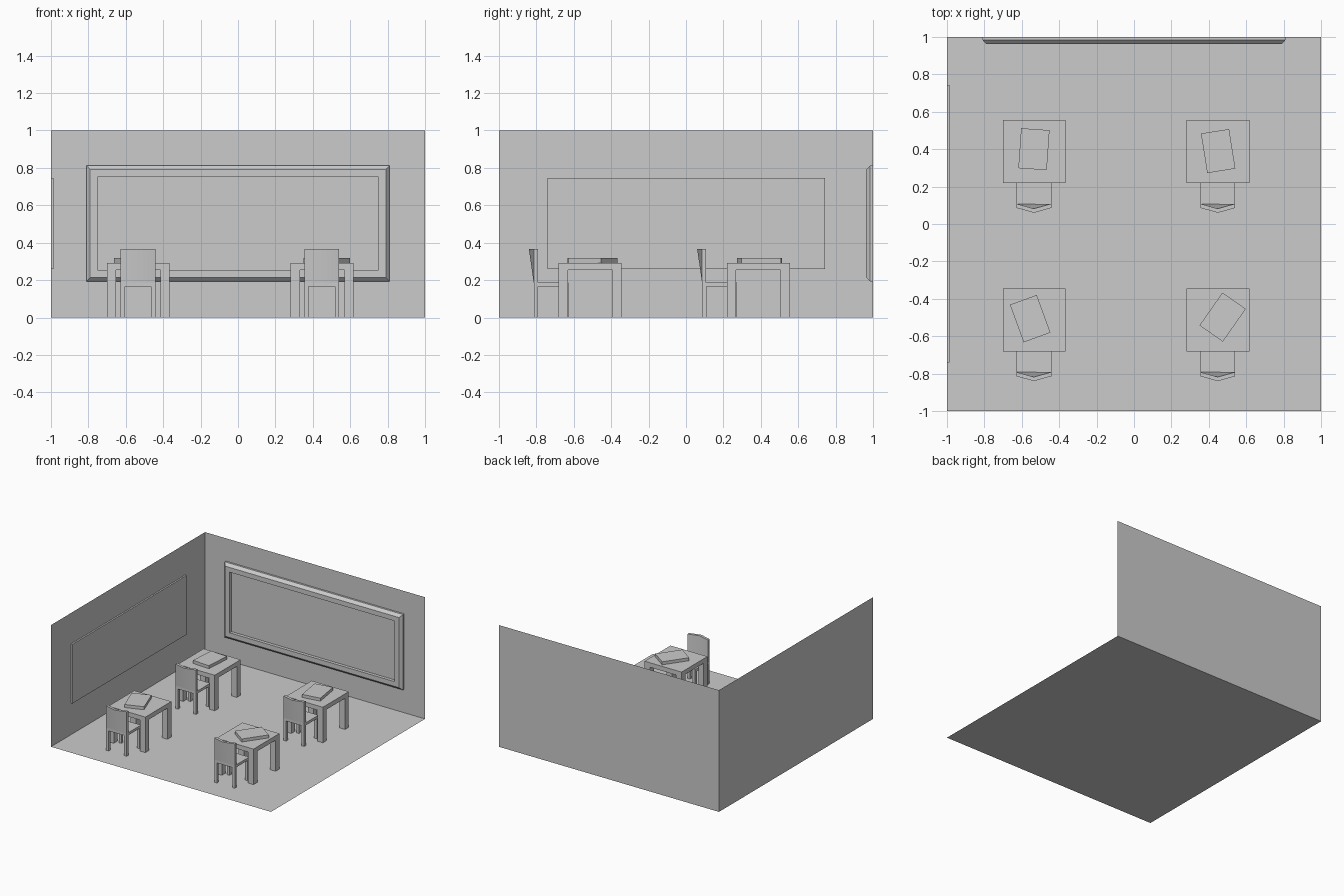
import bpy, bmesh, math
from mathutils import Matrix

if "Cube" in bpy.data.objects:
    bpy.data.objects.remove(bpy.data.objects["Cube"])


def finish(bm, name, matrix=Matrix()):
    bmesh.ops.recalc_face_normals(bm, faces=bm.faces[:])
    me = bpy.data.meshes.new(name)
    bm.to_mesh(me)
    bm.free()
    ob = bpy.data.objects.new(name, me)
    ob.matrix_world = matrix
    bpy.context.collection.objects.link(ob)
    return ob


def cube(lo, hi):
    bm = bmesh.new()
    bmesh.ops.create_cube(bm, size=1)
    for v in bm.verts:
        v.co = [(a + b) / 2 + c * (b - a) for a, b, c in zip(lo, hi, v.co)]
    return bm


def box(name, lo, hi, matrix=Matrix()):
    return finish(cube(lo, hi), name, matrix)


def plane(name, corners):
    bm = bmesh.new()
    bm.faces.new([bm.verts.new(c) for c in corners])
    return finish(bm, name)


def stepped_panel(name, steps, matrix):
    # rectangular rings (half width, half height, y) bridged, last one capped
    bm = bmesh.new()
    rings = [[bm.verts.new((sx * w, y, sz * h))
              for sx, sz in ((-1, -1), (1, -1), (1, 1), (-1, 1))]
             for w, h, y in steps]
    for a, b in zip(rings, rings[1:]):
        for i in range(4):
            j = (i + 1) % 4
            bm.faces.new((a[i], a[j], b[j], b[i]))
    bm.faces.new(rings[-1])
    bm.faces.new(rings[0][::-1])
    return finish(bm, name, matrix)


def table(x, y):
    m = Matrix.Translation((x, y, 0))
    r, t = 0.168, 0.049
    box("table_top", (-r, -r, 0.255), (r, r, 0.292), m)
    for sx in (-1, 1):
        for sy in (-1, 1):
            xs = sorted((sx * r, sx * (r - t)))
            ys = sorted((sy * r, sy * (r - t)))
            box("table_leg", (xs[0], ys[0], 0), (xs[1], ys[1], 0.255), m)


def chair(x, y):
    m = Matrix.Translation((x, y, 0))
    w, t = 0.093, 0.023
    box("chair_seat", (-w, -0.301, 0.165), (w, -0.114, 0.186), m)
    for sx in (-1, 1):
        xs = sorted((sx * w, sx * (w - t)))
        for y0 in (-0.301, -0.114 - t):
            box("chair_leg", (xs[0], y0, 0), (xs[1], y0 + t, 0.165), m)
    # backrest: straight at the seat, bowed backwards along its top edge
    bm = cube((-w, -0.301, 0.186), (w, -0.279, 0.365))
    bmesh.ops.bisect_plane(bm, geom=bm.verts[:] + bm.edges[:] + bm.faces[:],
                           plane_co=(0, 0, 0), plane_no=(1, 0, 0))
    for v in bm.verts:
        if abs(v.co.x) < 1e-4 and v.co.z > 0.3:
            v.co.y -= 0.026
    back = finish(bm, "chair_back", m)
    back.data.shade_smooth()
    back.data.set_sharp_from_angle(angle=math.radians(40))


# room shell
plane("floor", ((-1, -1, 0), (1, -1, 0), (1, 1, 0), (-1, 1, 0)))
plane("back_wall", ((-1, 1, 0), (1, 1, 0), (1, 1, 1), (-1, 1, 1)))
plane("left_wall", ((-1, -1, 0), (-1, 1, 0), (-1, 1, 1), (-1, -1, 1)))

# framed board on the back wall
stepped_panel("board", ((0.81, 0.31, 0), (0.81, 0.31, -0.016),
                        (0.79, 0.288, -0.038), (0.75, 0.249, -0.038),
                        (0.75, 0.249, -0.012)),
              Matrix.Translation((0, 1, 0.503)))

# flat panel on the left wall
box("wall_panel", (-1, -0.74, 0.26), (-0.987, 0.742, 0.746))

# desks with chairs and a turned book on each: x, y, book x, book y, angle
for x, y, bx, by, a in ((-0.533, 0.387, -0.535, 0.40, -4),
                        (0.450, 0.387, 0.450, 0.39, 9),
                        (-0.533, -0.513, -0.555, -0.506, 20),
                        (0.450, -0.513, 0.474, -0.498, -35)):
    table(x, y)
    chair(x - 0.002, y)
    box("book", (-0.076, -0.107, 0.292), (0.076, 0.107, 0.317),
        Matrix.Translation((bx, by, 0)) @ Matrix.Rotation(math.radians(a), 4, 'Z'))
